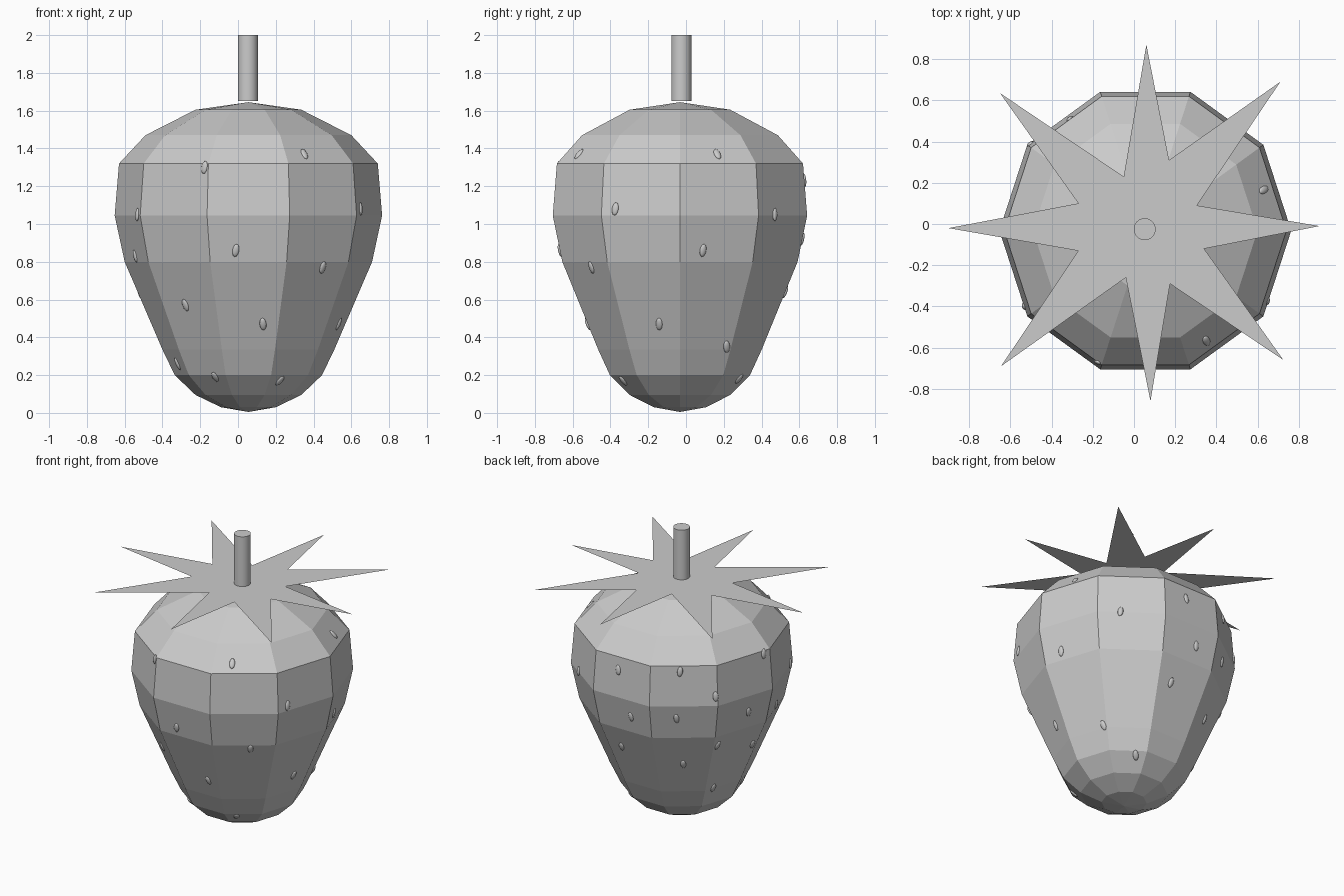
import bpy, bmesh, math, random
from mathutils import Vector, Matrix
from mathutils.bvhtree import BVHTree

cube = bpy.data.objects.get("Cube")
if cube:
    bpy.data.objects.remove(cube, do_unlink=True)

random.seed(4)
CENTRE = Vector((0.055, -0.032, 0))

# One plain grey for everything
grey = bpy.data.materials.new("plain grey")
grey.use_nodes = True
grey.diffuse_color = (0.6, 0.6, 0.6, 1)
grey.node_tree.nodes["Principled BSDF"].inputs["Base Color"].default_value = (0.6, 0.6, 0.6, 1)


def add_object(name, bm, smooth=False):
    mesh = bpy.data.meshes.new(name)
    for face in bm.faces:
        face.smooth = smooth
    bm.to_mesh(mesh)
    bm.free()
    mesh.materials.append(grey)
    obj = bpy.data.objects.new(name, mesh)
    bpy.context.collection.objects.link(obj)
    return obj


# Fruit body: a ten-sided lathe, (radius, height) from the tip to the top
profile = [(0, 0.005), (0.145, 0.03), (0.28, 0.095), (0.39, 0.2), (0.455, 0.335),
           (0.655, 0.8), (0.708, 1.045), (0.685, 1.32), (0.545, 1.47), (0.28, 1.605), (0, 1.645)]
bm = bmesh.new()
points = [bm.verts.new(CENTRE + Vector((r, 0, z))) for r, z in profile]
edges = [bm.edges.new(pair) for pair in zip(points, points[1:])]
bmesh.ops.spin(bm, geom=points + edges, cent=CENTRE, axis=(0, 0, 1),
               angle=math.tau, steps=10, use_duplicate=False)
bmesh.ops.remove_doubles(bm, verts=bm.verts, dist=0.001)
bmesh.ops.recalc_face_normals(bm, faces=bm.faces)
surface = BVHTree.FromBMesh(bm)
add_object("fruit_body", bm)

# Seeds: small ovals half sunk into the skin, (angle around the fruit, height)
seeds = [(-61, 1.37), (-110, 1.3), (-148, 1.05), (-30, 1.08), (-96, 0.86), (-50, 0.77),
         (-162, 0.83), (-129, 0.57), (-81, 0.47), (-13, 0.47), (-160, 0.26), (-119, 0.19),
         (-61, 0.17), (48, 1.05), (11, 0.86), (33, 0.35), (62, 0.18), (19, 1.37), (87, 1.23),
         (124, 1.28), (176, 1.3), (143, 1.11), (95, 0.92), (122, 0.95), (166, 0.92),
         (147, 0.72), (126, 0.57), (177, 0.63), (152, 0.34), (82, 0.64)]
bm = bmesh.new()
for degrees, height in seeds:
    a = math.radians(degrees)
    outward = Vector((math.cos(a), math.sin(a), 0))
    spot, normal, _, _ = surface.ray_cast(CENTRE + Vector((0, 0, height)), outward)
    if normal.dot(outward) < 0:
        normal = -normal
    side = Vector((0, 0, 1)).cross(normal).normalized()
    up = normal.cross(side)
    turn = Matrix((side, up, normal)).transposed().to_4x4()
    tilt = Matrix.Rotation(random.uniform(-0.2, 0.2), 4, 'Z')
    shape = Matrix.Diagonal((0.018, 0.035, 0.01, 1))
    bmesh.ops.create_uvsphere(bm, u_segments=12, v_segments=8, radius=1,
                              matrix=Matrix.Translation(spot) @ turn @ tilt @ shape)
add_object("seeds", bm, smooth=True)

# Leaf crown: one flat eight-pointed sheet, tips and notches alternating
tips = [(0.06, 0.87), (-0.65, 0.635), (-0.9, -0.02), (-0.645, -0.69),
        (0.08, -0.86), (0.725, -0.66), (0.9, -0.01), (0.71, 0.69)]
notches = [(-0.05, 0.23), (-0.27, 0.1), (-0.27, -0.13), (-0.04, -0.26),
           (0.175, -0.29), (0.34, -0.12), (0.305, 0.09), (0.17, 0.31)]
bm = bmesh.new()
outline = [p for pair in zip(tips, notches) for p in pair]
bm.faces.new([bm.verts.new((x, y, 1.65)) for x, y in outline])
add_object("leaf_crown", bm)

# Stem: a round rod with sharp ends
bpy.ops.mesh.primitive_cylinder_add(vertices=32, radius=0.053, depth=0.35,
                                    location=(0.052, -0.025, 1.825))
stem = bpy.context.object
stem.name = "stem"
stem.data.materials.append(grey)
bpy.ops.object.shade_smooth_by_angle()
